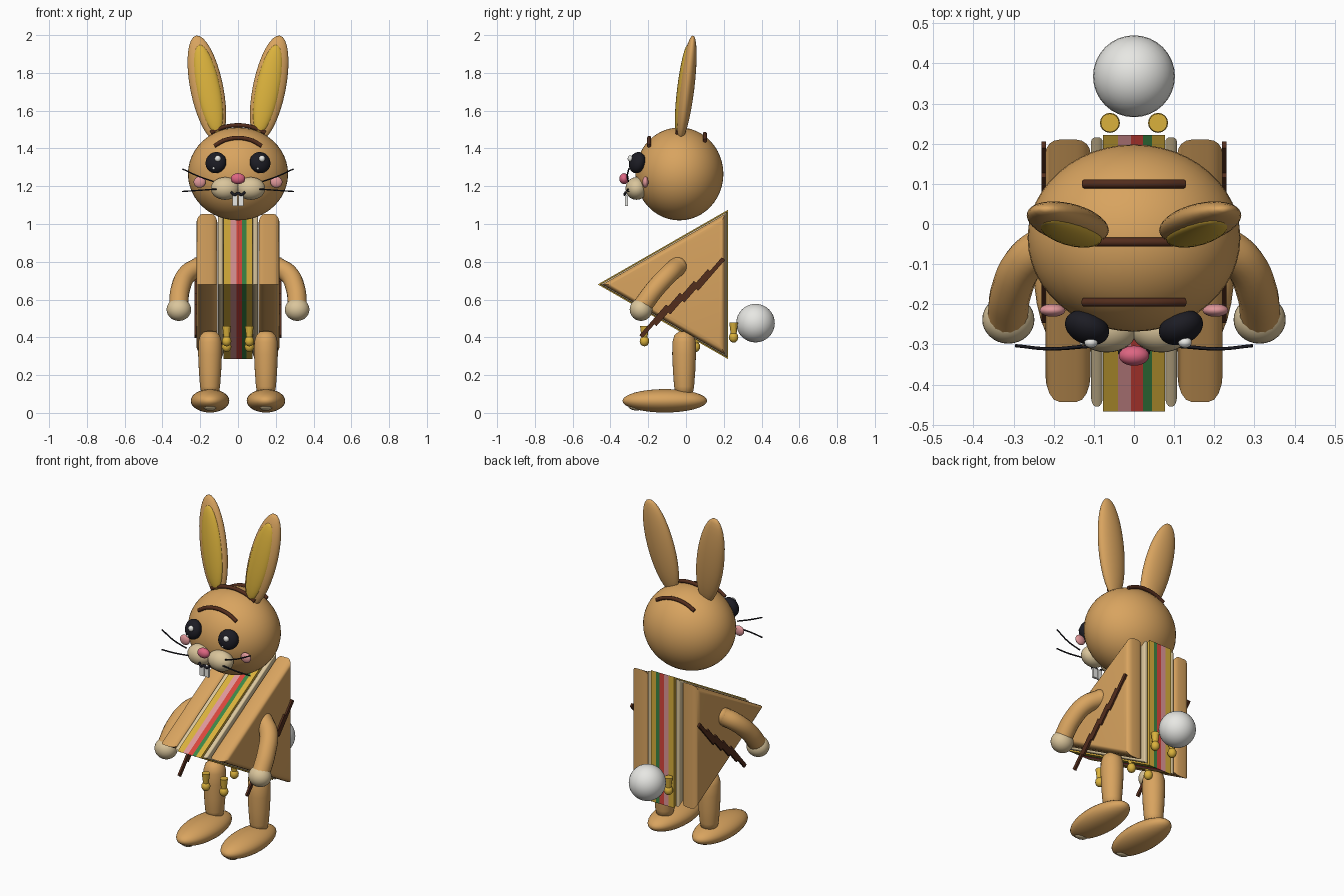
import bpy, bmesh, math
from mathutils import Matrix, Vector, Euler

if "Cube" in bpy.data.objects:
    bpy.data.objects.remove(bpy.data.objects["Cube"])


def material(name, rgb):
    m = bpy.data.materials.new(name)
    m.diffuse_color = (*rgb, 1)
    m.use_nodes = True
    m.node_tree.nodes["Principled BSDF"].inputs["Base Color"].default_value = m.diffuse_color
    return m


TAN = material("toasted tan", (0.69, 0.37, 0.115))
CREAM = material("cream", (0.70, 0.56, 0.33))
BROWN = material("grill brown", (0.085, 0.026, 0.012))
YELLOW = material("cheese yellow", (0.70, 0.44, 0.045))
HAM = material("ham pink", (0.74, 0.31, 0.32))
ROSE = material("rose pink", (0.72, 0.13, 0.22))
RED = material("tomato red", (0.70, 0.06, 0.045))
GREEN = material("lettuce green", (0.045, 0.24, 0.06))
BLACK = material("black", (0.012, 0.012, 0.018))
WHITE = material("white", (0.80, 0.80, 0.77))


def finish(name, bm, mat, smooth=True):
    bmesh.ops.recalc_face_normals(bm, faces=bm.faces)
    me = bpy.data.meshes.new(name)
    bm.to_mesh(me)
    bm.free()
    me.materials.append(mat)
    for p in me.polygons:
        p.use_smooth = smooth
    ob = bpy.data.objects.new(name, me)
    bpy.context.collection.objects.link(ob)
    return ob


def ellipsoid(name, loc, radii, mat, rot=(0, 0, 0), seg=32):
    bm = bmesh.new()
    mtx = Matrix.LocRotScale(Vector(loc), Euler(rot), Vector(radii))
    bmesh.ops.create_uvsphere(bm, u_segments=seg, v_segments=seg // 2, radius=1, matrix=mtx)
    return finish(name, bm, mat)


def box(name, loc, size, mat, rot=(0, 0, 0)):
    bm = bmesh.new()
    mtx = Matrix.LocRotScale(Vector(loc), Euler(rot), Vector(size))
    bmesh.ops.create_cube(bm, size=1, matrix=mtx)
    return finish(name, bm, mat, False)


def tube(name, points, radius, mat, res=4):
    cu = bpy.data.curves.new(name, 'CURVE')
    cu.dimensions = '3D'
    cu.bevel_depth = radius
    cu.bevel_resolution = res
    cu.use_fill_caps = True
    cu.resolution_u = 6
    sp = cu.splines.new('BEZIER')
    sp.bezier_points.add(len(points) - 1)
    for bp, p in zip(sp.bezier_points, points):
        bp.co = p
        bp.handle_left_type = bp.handle_right_type = 'AUTO'
    cu.materials.append(mat)
    ob = bpy.data.objects.new(name, cu)
    bpy.context.collection.objects.link(ob)
    return ob


def wedge(name, x0, x1, inset, mat, bevel=0.0):
    """Triangular slice between x0 and x1, with optionally rounded rims."""
    back = 0.222 - inset
    tri = [(-0.467 + 2 * inset, 0.68), (back, 1.075 - 1.73 * inset), (back, 0.285 + 1.73 * inset)]
    bm = bmesh.new()
    a = [bm.verts.new((x0, y, z)) for y, z in tri]
    b = [bm.verts.new((x1, y, z)) for y, z in tri]
    bm.faces.new(a)
    bm.faces.new(b)
    for i in range(3):
        j = (i + 1) % 3
        bm.faces.new((a[i], a[j], b[j], b[i]))
    if bevel:
        rim = [e for e in bm.edges if abs(e.verts[0].co.x - e.verts[1].co.x) < 1e-5]
        bmesh.ops.bevel(bm, geom=rim, offset=bevel, segments=4, profile=0.5, affect='EDGES')
    ob = finish(name, bm, mat, False)
    if bevel:
        bpy.context.view_layer.objects.active = ob
        ob.select_set(True)
        bpy.ops.object.shade_smooth_by_angle(angle=math.radians(40))
        ob.select_set(False)
    return ob


# Sandwich fillings, left to right
for name, x0, x1, mat in [("cheese_left", -0.077, -0.040, YELLOW), ("ham", -0.040, -0.008, HAM),
                          ("tomato", -0.008, 0.022, RED), ("lettuce", 0.022, 0.045, GREEN),
                          ("cheese_right", 0.045, 0.077, YELLOW)]:
    wedge(name, x0, x1, 0.0, mat)

# Head
HC, HR = Vector((0, -0.035, 1.265)), Vector((0.265, 0.233, 0.246))
ellipsoid("head", HC, HR, TAN, seg=48)

# Grill arcs over the head
for name, y, half in [("front", -0.195, 0.125), ("middle", -0.045, 0.145), ("back", 0.10, 0.125)]:
    pts = []
    for i in range(7):
        x = half * (i / 3 - 1)
        h = 1 - (x / HR.x) ** 2 - ((y - HC.y) / HR.y) ** 2
        pts.append((x, y, HC.z + HR.z * math.sqrt(h) + 0.012))
    tube("head_grill_" + name, pts, 0.011, BROWN)

# Face centre: nose, mouth, teeth
ellipsoid("nose", (0, -0.328, 1.24), (0.038, 0.025, 0.029), ROSE)
tube("mouth", [(-0.036, -0.318, 1.168), (-0.018, -0.325, 1.155), (0, -0.322, 1.163),
               (0.018, -0.325, 1.155), (0.036, -0.318, 1.168)], 0.007, BLACK)

for s, side in ((-1, "left"), (1, "right")):
    # Bread and spread
    wedge("bread_" + side, s * 0.108, s * 0.221, 0.012, TAN, 0.035)
    wedge("spread_" + side, s * 0.078, s * 0.107, 0.006, CREAM, 0.012)
    # Diagonal grill marks on the bread
    for i in range(5):
        t = i / 4
        box(f"grill_mark_{side}_{i}", (s * 0.225, -0.168 + 0.295 * t, 0.485 + 0.25 * t),
            (0.012, 0.215, 0.022), BROWN, (math.radians(49), 0, 0))
    # Ears
    tilt = (-0.12, s * 0.2, 0)
    ellipsoid("ear_" + side, (s * 0.165, 0.003, 1.718), (0.087, 0.041, 0.287), TAN, tilt)
    ellipsoid("inner_ear_" + side, (s * 0.158, -0.019, 1.715), (0.064, 0.028, 0.24), YELLOW, tilt)
    # Eyes with highlights
    ellipsoid("eye_" + side, (s * 0.117, -0.258, 1.325), (0.057, 0.040, 0.057), BLACK, (-0.25, 0, s * 0.4))
    hx = s * 0.117 + 0.015
    ellipsoid("eye_highlight_" + side, (hx - 0.005, -0.295, 1.346), (0.017, 0.014, 0.017), WHITE, seg=16)
    ellipsoid("eye_glint_" + side, (s * 0.117 - 0.012, -0.295, 1.295), (0.007, 0.007, 0.007), WHITE, seg=12)
    # Muzzle, cheeks, teeth
    ellipsoid("muzzle_" + side, (s * 0.068, -0.262, 1.188), (0.076, 0.058, 0.06), CREAM)
    ellipsoid("cheek_" + side, (s * 0.203, -0.215, 1.222), (0.032, 0.016, 0.030), HAM)
    box("tooth_" + side, (s * 0.016, -0.315, 1.125), (0.028, 0.014, 0.058), WHITE)
    # Whiskers
    tube("whisker_upper_" + side, [(s * 0.13, -0.305, 1.225), (s * 0.21, -0.311, 1.253),
                                   (s * 0.295, -0.303, 1.292)], 0.004, BLACK, 1)
    tube("whisker_lower_" + side, [(s * 0.11, -0.305, 1.185), (s * 0.21, -0.311, 1.178),
                                   (s * 0.295, -0.303, 1.172)], 0.004, BLACK, 1)
    # Arms and hands
    tube("arm_" + side, [(s * 0.205, -0.045, 0.775), (s * 0.268, -0.09, 0.735),
                         (s * 0.305, -0.165, 0.655), (s * 0.315, -0.235, 0.56)], 0.051, TAN, 6)
    ellipsoid("shoulder_" + side, (s * 0.205, -0.045, 0.775), (0.051, 0.051, 0.051), TAN)
    ellipsoid("hand_" + side, (s * 0.313, -0.238, 0.547), (0.065, 0.060, 0.060), CREAM)
    # Legs: lathed capsule, slightly wider at the top
    bm = bmesh.new()
    prof = [(0, 0.435), (0.03, 0.43), (0.052, 0.41), (0.062, 0.375), (0.063, 0.31),
            (0.059, 0.22), (0.053, 0.14), (0.045, 0.10), (0, 0.08)]
    vs = [bm.verts.new((r, 0, z)) for r, z in prof]
    es = [bm.edges.new(p) for p in zip(vs, vs[1:])]
    bmesh.ops.spin(bm, geom=vs + es, cent=(0, 0, 0), axis=(0, 0, 1), angle=math.tau, steps=28)
    bmesh.ops.remove_doubles(bm, verts=bm.verts, dist=1e-4)
    bmesh.ops.translate(bm, verts=bm.verts, vec=(s * 0.148, -0.01, 0))
    finish("leg_" + side, bm, TAN)
    # Feet and toe pads
    ellipsoid("foot_" + side, (s * 0.148, -0.112, 0.064), (0.102, 0.224, 0.062), TAN)
    ellipsoid("toe_pad_" + side, (s * 0.148, -0.275, 0.027), (0.032, 0.032, 0.013), CREAM, (-0.3, 0, 0))
    # Mustard drips: tapered stem with a drop
    for i, (y, z) in enumerate([(-0.22, 0.38), (0.05, 0.35), (0.252, 0.40)]):
        x = s * 0.06
        bm = bmesh.new()
        bmesh.ops.create_cone(bm, cap_ends=True, segments=16, radius1=0.014, radius2=0.023, depth=0.075,
                              matrix=Matrix.Translation((x, y, z + 0.042)))
        finish(f"drip_stem_{side}_{i}", bm, YELLOW, False)
        ellipsoid(f"drip_drop_{side}_{i}", (x, y, z), (0.025, 0.025, 0.028), YELLOW, seg=16)

# Tail
ellipsoid("tail", (0, 0.368, 0.475), (0.102, 0.102, 0.102), WHITE)
